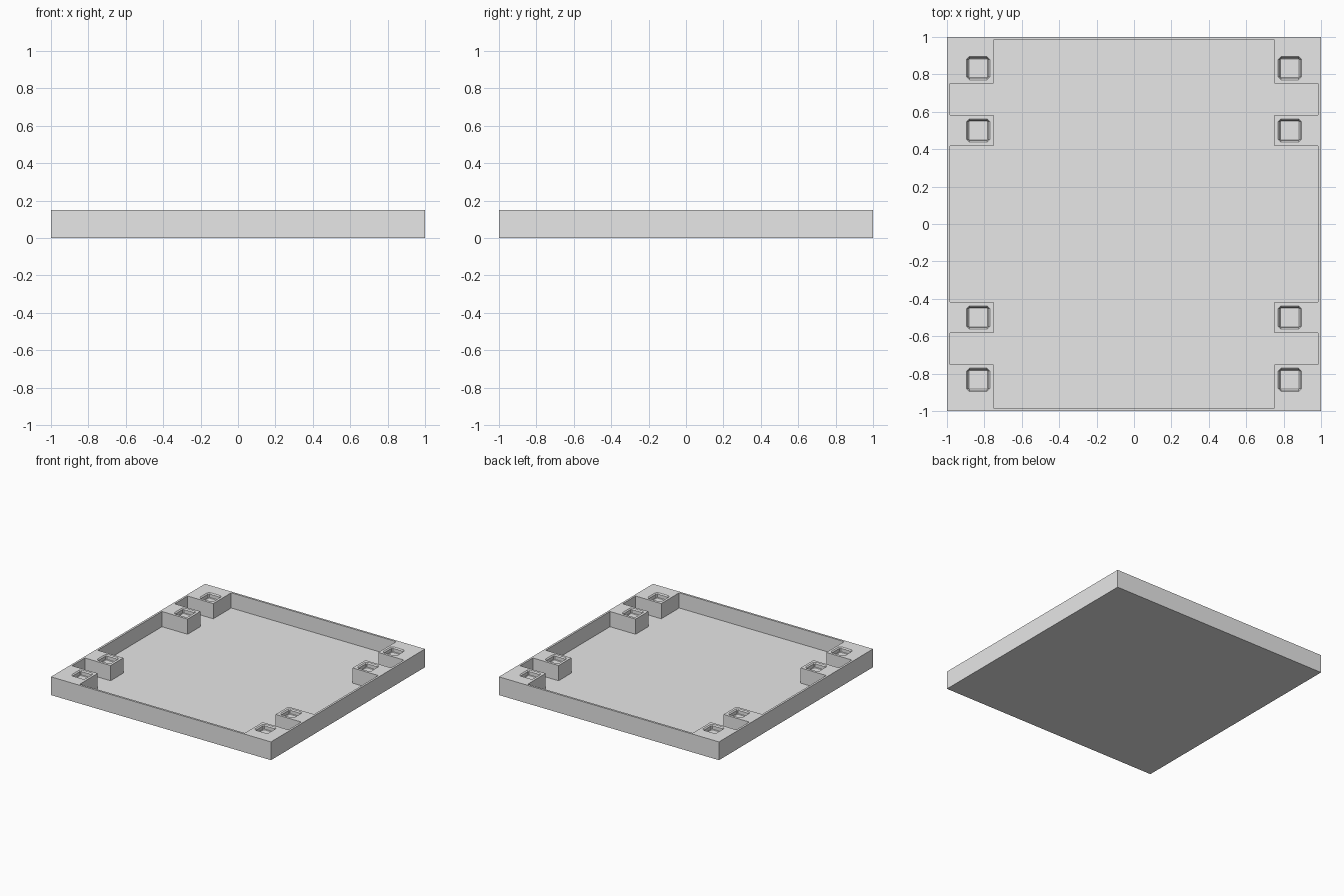
import bpy
import bmesh

cube = bpy.data.objects.get("Cube")
if cube:
    bpy.data.objects.remove(cube, do_unlink=True)

HEIGHT = 0.15
FLOOR = 0.025
WALL_IN = 0.983   # inner face of the thin rim
BLOCK_IN = 0.75   # inner face of the socket blocks

grey = bpy.data.materials.new("plain grey")
grey.use_nodes = True
grey.diffuse_color = (0.8, 0.8, 0.8, 1)
grey.node_tree.nodes["Principled BSDF"].inputs["Base Color"].default_value = (0.8, 0.8, 0.8, 1)


def loft(name, rings):
    """Closed solid through a stack of (outline, z) rings."""
    bm = bmesh.new()
    loops = [[bm.verts.new((x, y, z)) for x, y in outline] for outline, z in rings]
    for low, high in zip(loops, loops[1:]):
        n = len(low)
        for i in range(n):
            j = (i + 1) % n
            bm.faces.new((low[i], low[j], high[j], high[i]))
    bm.faces.new(loops[0][::-1])
    bm.faces.new(loops[-1])
    bmesh.ops.recalc_face_normals(bm, faces=bm.faces[:])
    mesh = bpy.data.meshes.new(name)
    bm.to_mesh(mesh)
    bm.free()
    mesh.materials.append(grey)
    obj = bpy.data.objects.new(name, mesh)
    bpy.context.collection.objects.link(obj)
    return obj


def four_way(quarter):
    """Mirror a first-quadrant outline into all four quadrants."""
    half = quarter + [(-x, y) for x, y in reversed(quarter)]
    return half + [(x, -y) for x, y in reversed(half)]


def chamfered_square(cx, cy, r, cut):
    return [(cx + x, cy + y) for x, y in four_way([(r, r - cut), (r - cut, r)])]


def carve(target, cutter):
    cutter.hide_render = True
    mod = target.modifiers.new("carve", 'BOOLEAN')
    mod.operation = 'DIFFERENCE'
    mod.solver = 'EXACT'
    mod.object = cutter
    bpy.context.view_layer.objects.active = target
    bpy.ops.object.modifier_apply(modifier=mod.name)
    bpy.data.objects.remove(cutter, do_unlink=True)


# Square tray body
square = four_way([(1, 1)])
tray = loft("tray", [(square, 0), (square, HEIGHT)])

# Main recess, leaving the rim and eight socket blocks standing
recess = four_way([
    (WALL_IN, 0.417), (BLOCK_IN, 0.417), (BLOCK_IN, 0.583), (WALL_IN, 0.583),
    (WALL_IN, 0.75), (BLOCK_IN, 0.75), (BLOCK_IN, WALL_IN)])
carve(tray, loft("recess_cutter", [(recess, FLOOR), (recess, HEIGHT + 0.1)]))

# Sockets with a bevelled mouth, straight walls and a bevelled foot
profile = [(0.05, -0.04), (0.054, -0.036), (0.054, -0.0085), (0.0625, 0), (0.0625, 0.05)]
for sx in (-1, 1):
    for y in (-0.833, -0.5, 0.5, 0.833):
        rings = [(chamfered_square(sx * 0.833, y, r, r - 0.05 + 0.003), HEIGHT + dz)
                 for r, dz in profile]
        carve(tray, loft("socket_cutter", rings))
